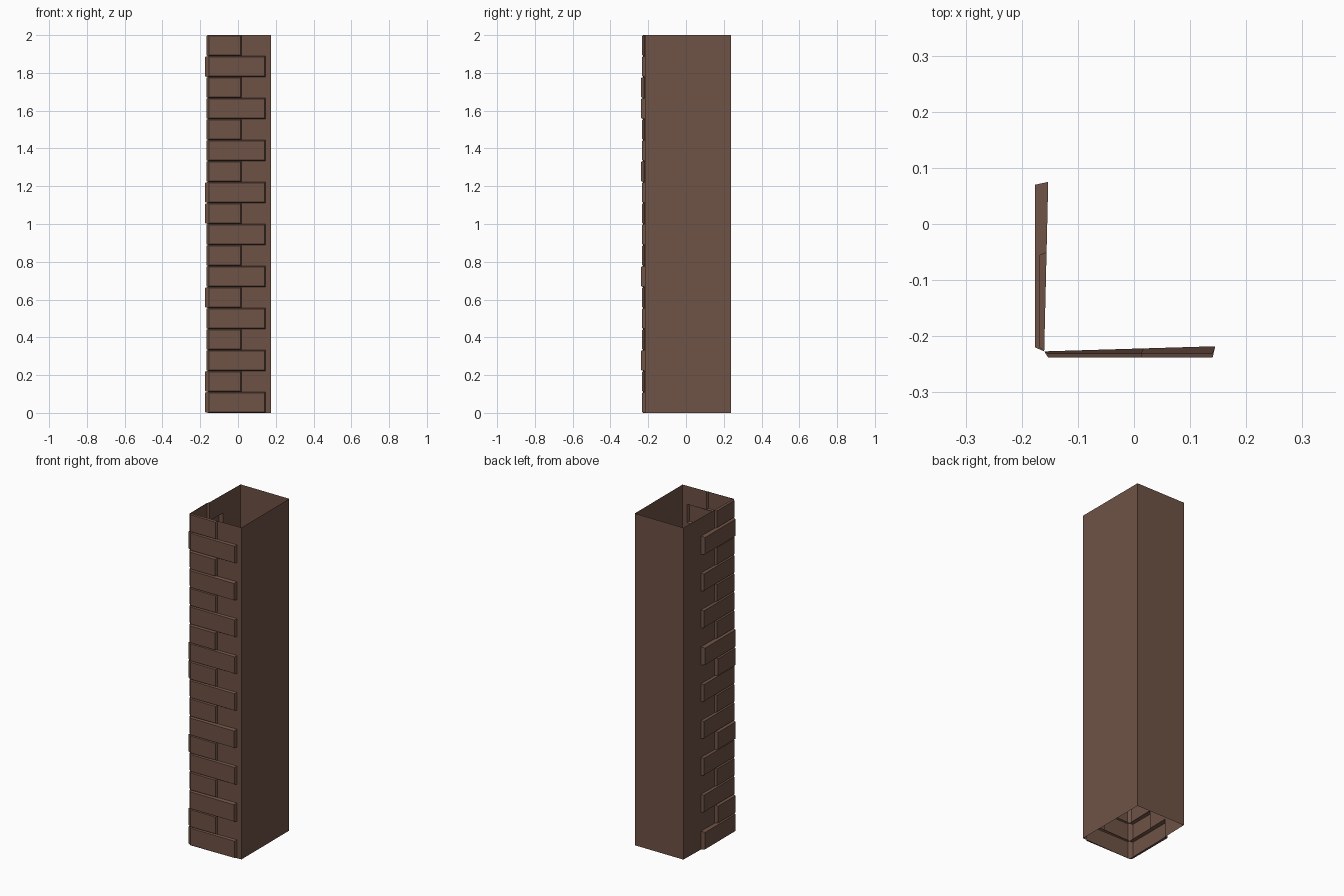
import bpy, bmesh

if "Cube" in bpy.data.objects:
    bpy.data.objects.remove(bpy.data.objects["Cube"])

ROWS, HEIGHT = 18, 2.0
STEP = HEIGHT / ROWS
INSET = 0.005

# Slightly skewed plan of the open shaft
CORNER = (-0.160, -0.227)
FRONT_RIGHT = (0.175, -0.217)
BACK_RIGHT = (0.175, 0.238)
BACK_LEFT = (-0.149, 0.238)

brown = bpy.data.materials.new("brick brown")
brown.diffuse_color = (0.156, 0.084, 0.060, 1)
brown.use_nodes = True
brown.node_tree.nodes["Principled BSDF"].inputs["Base Color"].default_value = brown.diffuse_color


def quad(bm, *pts):
    bm.faces.new([bm.verts.new(p) for p in pts])


def finish(bm, name):
    bmesh.ops.remove_doubles(bm, verts=bm.verts, dist=0.0002)
    me = bpy.data.meshes.new(name)
    bm.to_mesh(me)
    bm.free()
    me.materials.append(brown)
    ob = bpy.data.objects.new(name, me)
    bpy.context.collection.objects.link(ob)


def upright(bm, a, b, z0, z1):
    quad(bm, (*a, z0), (*b, z0), (*b, z1), (*a, z1))


def along(a, b, axis, value):
    """Point on line a-b where the given coordinate equals value."""
    t = (value - a[axis]) / (b[axis] - a[axis])
    return tuple(a[i] + (b[i] - a[i]) * t for i in (0, 1))


def brick(bm, a, e, axis, depth, z0, z1, flip):
    """Hollow tapered brick pushed out of the wall between a and e."""
    f0, f1 = [0, 0], [0, 0]
    f0[axis], f1[axis] = a[axis] + INSET + 0.002, e[axis] - INSET
    f0[1 - axis] = f1[1 - axis] = depth
    base = [(*a, z0), (*e, z0), (*e, z1), (*a, z1)]
    lo, hi = z0 + INSET, z1 - INSET
    face = [(*f0, lo), (*f1, lo), (*f1, hi), (*f0, hi)]
    polys = [face] + [[base[i], base[(i + 1) % 4], face[(i + 1) % 4], face[i]]
                      for i in range(4)]
    for p in polys:
        quad(bm, *(p[::-1] if flip else p))


def quoin_side(name, far, axis, long_end, short_end, shallow, deep, proud, flip):
    """One face of the corner: a brick per row and the plain wall beside it."""
    bricks, wall = bmesh.new(), bmesh.new()
    for r in range(ROWS):
        z0, z1 = r * STEP, (r + 1) * STEP
        end = along(CORNER, far, axis, short_end if r % 2 else long_end)
        brick(bricks, CORNER, end, axis, deep if r in proud else shallow, z0, z1, flip)
        if flip:
            upright(wall, far, end, z0, z1)
        else:
            upright(wall, end, far, z0, z1)
    finish(bricks, name + "_bricks")
    finish(wall, name + "_wall")


# Front and left faces with corner bricks
quoin_side("front", FRONT_RIGHT, 0, 0.145, 0.018, -0.232, -0.238,
           {2, 6, 11, 14, 15}, False)
quoin_side("left", BACK_LEFT, 1, 0.075, -0.050, -0.168, -0.176,
           {0, 1, 5, 9, 10, 16}, True)

# Plain right and back walls, open at top and bottom
for name, a, b in (("right_wall", FRONT_RIGHT, BACK_RIGHT),
                   ("back_wall", BACK_RIGHT, BACK_LEFT)):
    bm = bmesh.new()
    upright(bm, a, b, 0, HEIGHT)
    finish(bm, name)
